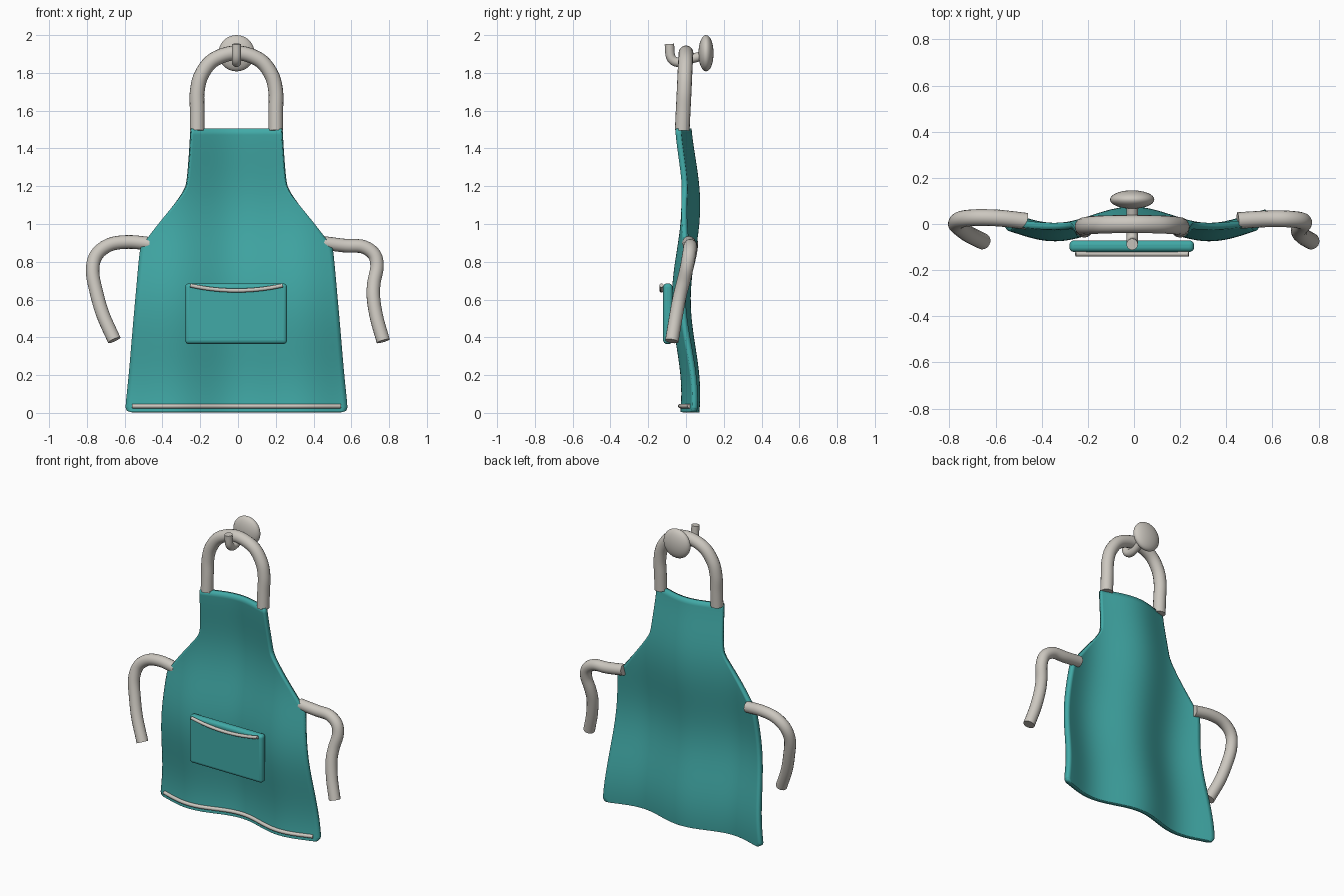
import bpy, bmesh, math
from mathutils import Vector

if "Cube" in bpy.data.objects:
    bpy.data.objects.remove(bpy.data.objects["Cube"])


def material(name, rgb):
    m = bpy.data.materials.new(name)
    m.diffuse_color = (*rgb, 1)
    m.use_nodes = True
    m.node_tree.nodes["Principled BSDF"].inputs["Base Color"].default_value = m.diffuse_color
    return m


TEAL = material("teal cloth", (0.053, 0.40, 0.386))
GREY = material("warm grey", (0.60, 0.57, 0.52))
CX = -0.008          # middle of the garment
THICK = 0.03


def finish(obj, mat, angle=40):
    obj.data.materials.clear()
    obj.data.materials.append(mat)
    bpy.ops.object.select_all(action='DESELECT')
    obj.select_set(True)
    bpy.context.view_layer.objects.active = obj
    bpy.ops.object.shade_smooth_by_angle(angle=math.radians(angle))
    return obj


def smooth_path(points, steps=6):
    """Catmull-Rom through the points."""
    p = [Vector(q) for q in points]
    p = [2 * p[0] - p[1]] + p + [2 * p[-1] - p[-2]]
    out = []
    for a, b, c, d in zip(p, p[1:], p[2:], p[3:]):
        for i in range(steps):
            t = i / steps
            out.append(0.5 * (2 * b + (c - a) * t + (2 * a - 5 * b + 4 * c - d) * t ** 2
                              + (3 * b - a - 3 * c + d) * t ** 3))
    return out + [p[-2]]


def tube(name, points, radius, mat, steps=6):
    curve = bpy.data.curves.new(name, 'CURVE')
    curve.dimensions = '3D'
    curve.bevel_depth = radius
    curve.bevel_resolution = 6
    curve.use_fill_caps = True
    path = smooth_path(points, steps)
    spline = curve.splines.new('POLY')
    spline.points.add(len(path) - 1)
    for sp, co in zip(spline.points, path):
        sp.co = (*co, 1)
    obj = bpy.data.objects.new(name, curve)
    bpy.context.collection.objects.link(obj)
    bpy.ops.object.select_all(action='DESELECT')
    obj.select_set(True)
    bpy.context.view_layer.objects.active = obj
    bpy.ops.object.convert(target='MESH')
    return finish(bpy.context.view_layer.objects.active, mat)


def drape(x, z):
    """Depth of the hanging cloth: folds across plus a slow ripple down."""
    return (0.035 * math.cos(2 * math.pi * (x - CX) / 0.67)
            + 0.025 * math.cos(2 * math.pi * (z - 0.1)))


# Apron body: half-width profile (width, height) swept into a draped sheet
profile = [(0.55, 0.003), (0.572, 0.008), (0.581, 0.022), (0.582, 0.05), (0.565, 0.22),
           (0.546, 0.44), (0.527, 0.65), (0.51, 0.83), (0.499, 0.88), (0.466, 0.925),
           (0.41, 1.0), (0.31, 1.13), (0.277, 1.18), (0.262, 1.225), (0.25, 1.35), (0.24, 1.505)]
bm = bmesh.new()
cols = 48
rows = []
for w, z in [(q.x, q.y) for q in smooth_path([(w, z, 0) for w, z in profile], 5)]:
    xs = [CX + w * (2 * i / cols - 1) for i in range(cols + 1)]
    rows.append([bm.verts.new((x, drape(x, z), z)) for x in xs])
for lo, hi in zip(rows, rows[1:]):
    for i in range(cols):
        bm.faces.new((lo[i], lo[i + 1], hi[i + 1], hi[i]))
mesh = bpy.data.meshes.new("apron_body")
bm.to_mesh(mesh)
bm.free()
body = bpy.data.objects.new("apron_body", mesh)
bpy.context.collection.objects.link(body)
solid = body.modifiers.new("thickness", 'SOLIDIFY')
solid.thickness = THICK
solid.offset = 0
finish(body, TEAL)

# Front pocket: soft-edged slab with rounded corners
bpy.ops.mesh.primitive_cube_add(size=1, location=(CX - 0.002, -0.096, 0.525))
pocket = bpy.context.object
pocket.name = "pocket"
pocket.scale = (0.54, 0.05, 0.32)
bpy.ops.object.transform_apply(location=False, rotation=False, scale=True)
bev = pocket.modifiers.new("soft edge", 'BEVEL')
bev.width = 0.02
bev.segments = 5
finish(pocket, TEAL)

# Sagging trim on the pocket mouth
tube("pocket_trim", [(CX + 0.245 * t, -0.13, 0.648 + 0.027 * t * t)
                     for t in (-1, -0.75, -0.5, -0.25, 0, 0.25, 0.5, 0.75, 1)], 0.0105, GREY, 4)

# Trim along the hem, following the folds
hem = []
for i in range(25):
    x = CX + 0.55 * (i / 12 - 1)
    hem.append((x, drape(x, 0.035) - THICK / 2 - 0.003, 0.036))
tube("hem_trim", hem, 0.012, GREY, 3)

# Neck strap
arch = [(0.208, -0.02, 1.495), (0.208, -0.015, 1.6), (0.208, -0.01, 1.70), (0.185, -0.006, 1.79),
        (0.12, -0.002, 1.87)]
tube("neck_strap", [(CX - x, y, z) for x, y, z in arch] + [(CX, 0, 1.906)]
     + [(CX + x, y, z) for x, y, z in reversed(arch)], 0.039, GREY)

# Waist ties
tube("left_tie", [(-0.465, 0.012, 0.895), (-0.58, 0.025, 0.905), (-0.68, 0.028, 0.89),
                  (-0.75, 0.02, 0.835), (-0.77, 0.0, 0.75), (-0.75, -0.02, 0.64),
                  (-0.715, -0.045, 0.52), (-0.655, -0.075, 0.385)], 0.036, GREY)
tube("right_tie", [(0.45, 0.015, 0.9), (0.57, 0.022, 0.885), (0.66, 0.022, 0.88),
                   (0.72, 0.016, 0.84), (0.736, 0.005, 0.775), (0.72, -0.015, 0.69),
                   (0.717, -0.035, 0.61), (0.735, -0.055, 0.5), (0.769, -0.075, 0.38)], 0.036, GREY)

# Wall hook: rod with upturned tip and a domed mounting disc
tube("hook", [(CX, 0.10, 1.893), (CX, 0.04, 1.878), (CX, -0.02, 1.858), (CX, -0.058, 1.86),
              (CX, -0.082, 1.888), (CX, -0.088, 1.953)], 0.025, GREY)
bpy.ops.mesh.primitive_uv_sphere_add(segments=32, ring_count=16, location=(CX, 0.106, 1.904))
disc = bpy.context.object
disc.name = "hook_disc"
disc.scale = (0.096, 0.04, 0.096)
bpy.ops.object.transform_apply(location=False, rotation=False, scale=True)
finish(disc, GREY)
